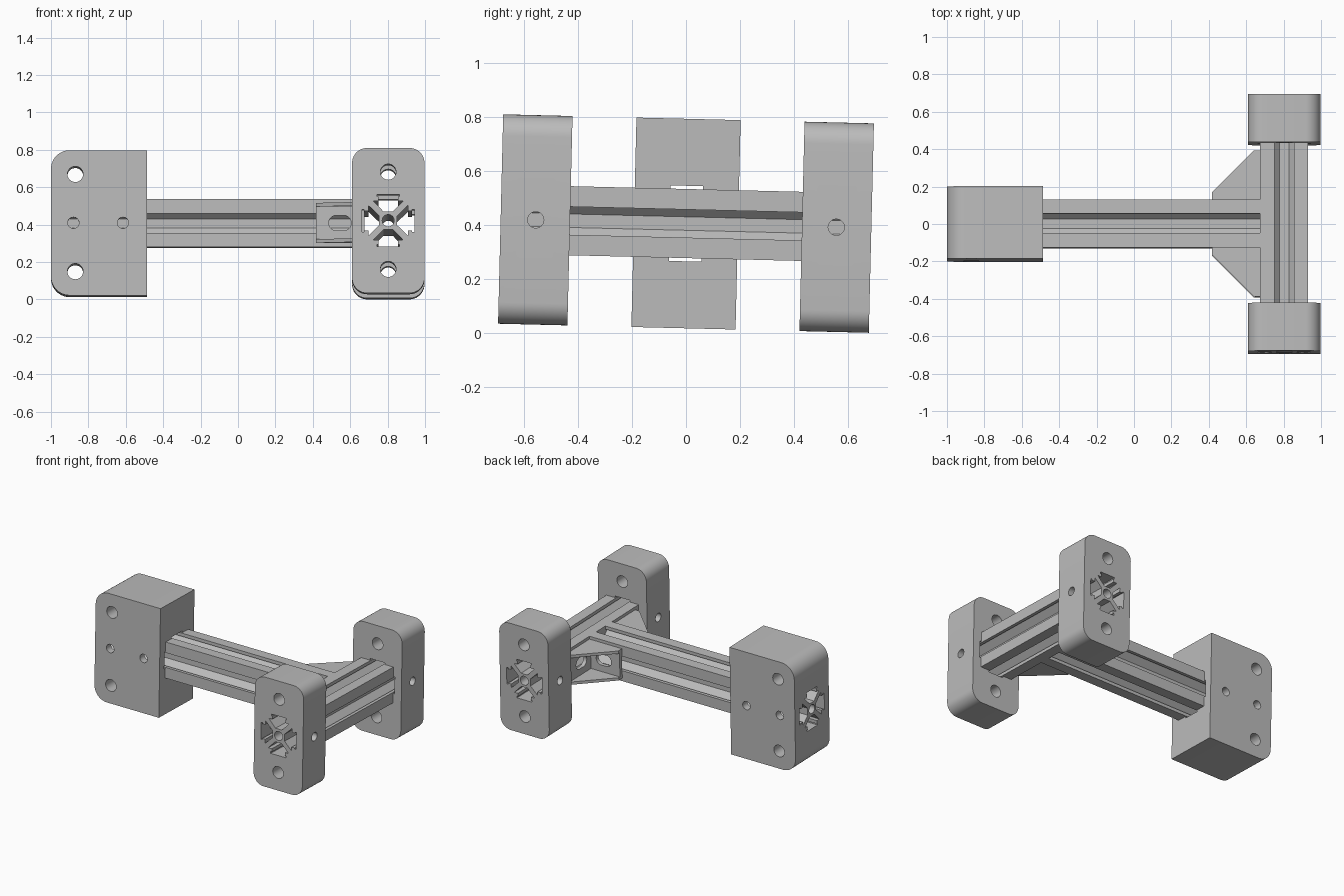
import bpy, bmesh, math
from mathutils import Matrix, Vector

cube = bpy.data.objects.get("Cube")
if cube:
    bpy.data.objects.remove(cube, do_unlink=True)

grey = bpy.data.materials.new("plain grey")
grey.use_nodes = True
grey.diffuse_color = (0.5, 0.5, 0.5, 1)
grey.node_tree.nodes["Principled BSDF"].inputs["Base Color"].default_value = (0.5, 0.5, 0.5, 1)

RAIL = 0.128      # half width of a rail
HALF_H = 0.388    # half height of the blocks
END_Y = 0.687     # outer end of the cross rail
CROSS_X = 0.803   # centre of the cross rail
JOIN_X = CROSS_X - RAIL
TILT = math.radians(-1.4)


def prism(name, pts, axis, lo, hi):
    """Extrude a 2D outline along an axis."""
    place = {"X": lambda a, b, t: (t, a, b),
             "Y": lambda a, b, t: (a, t, b),
             "Z": lambda a, b, t: (a, b, t)}[axis]
    bm = bmesh.new()
    low = [bm.verts.new(place(a, b, lo)) for a, b in pts]
    high = [bm.verts.new(place(a, b, hi)) for a, b in pts]
    bm.faces.new(low)
    bm.faces.new(high)
    n = len(pts)
    for i in range(n):
        j = (i + 1) % n
        bm.faces.new((low[i], low[j], high[j], high[i]))
    bmesh.ops.recalc_face_normals(bm, faces=bm.faces)
    mesh = bpy.data.meshes.new(name)
    bm.to_mesh(mesh)
    bm.free()
    mesh.materials.append(grey)
    ob = bpy.data.objects.new(name, mesh)
    bpy.context.collection.objects.link(ob)
    return ob


def rounded(x0, x1, h, r0, r1, steps=10):
    """Rectangle outline with its own corner radius on each side in x."""
    pts = []
    corners = ((x1, h, r1, 0), (x0, h, r0, 90), (x0, -h, r0, 180), (x1, -h, r1, 270))
    for x, z, r, start in corners:
        if r == 0:
            pts.append((x, z))
            continue
        cx = x - math.copysign(r, x - (x0 + x1) / 2)
        cz = z - math.copysign(r, z)
        for i in range(steps + 1):
            a = math.radians(start + 90 * i / steps)
            pts.append((cx + r * math.cos(a), cz + r * math.sin(a)))
    return pts


def four_sides(side, cu=0, cv=0):
    """Repeat the outline of one side around a square."""
    pts = []
    for k in range(4):
        rot = Matrix.Rotation(k * math.pi / 2, 2)
        for p in side:
            q = rot @ Vector(p)
            pts.append((q.x + cu, q.y + cv))
    return pts


def circle(u, v, r, n=32):
    return [(u + r * math.cos(2 * math.pi * i / n), v + r * math.sin(2 * math.pi * i / n))
            for i in range(n)]


def activate(ob):
    bpy.ops.object.select_all(action="DESELECT")
    ob.select_set(True)
    bpy.context.view_layer.objects.active = ob


def cut(ob, pts, axis, lo=-2, hi=2):
    cutter = prism("cutter", pts, axis, lo, hi)
    cutter.hide_render = True
    mod = ob.modifiers.new("cut", "BOOLEAN")
    mod.operation = "DIFFERENCE"
    mod.solver = "EXACT"
    mod.object = cutter
    activate(ob)
    bpy.ops.object.modifier_apply(modifier=mod.name)
    bpy.data.objects.remove(cutter, do_unlink=True)


# Slotted rail section and the matching opening in the blocks
half_slot = [(0.052, RAIL), (0.052, 0.105), (0.08, 0.105), (0.025, 0.048)]
slot_side = [(RAIL, RAIL)] + half_slot + [(-x, y) for x, y in reversed(half_slot)]
socket_side = [(RAIL, RAIL), (0.06, RAIL), (0.06, 0.14), (-0.06, 0.14), (-0.06, RAIL)]
parts = []

# Rails with a round bore
main_rail = prism("main_rail", four_sides(slot_side), "X", -1, JOIN_X)
cut(main_rail, circle(0, 0, 0.032), "X")
cross_rail = prism("cross_rail", four_sides(slot_side, CROSS_X), "Y", -END_Y, END_Y)
cut(cross_rail, circle(CROSS_X, 0, 0.032), "Y")
parts += [main_rail, cross_rail]

# Large block at the tail of the main rail
tail = prism("tail_block", rounded(-1, -0.487, HALF_H, 0.1, 0), "Y", -0.193, 0.193)
cut(tail, four_sides(socket_side), "X")
for z in (-0.26, 0.26):
    cut(tail, circle(-0.87, z, 0.042), "Y")
for x in (-0.88, -0.615):
    cut(tail, circle(x, 0, 0.03), "Y")
parts.append(tail)

for s, side in ((-1, "front"), (1, "back")):
    # Rounded foot at each end of the cross rail
    lo, hi = sorted((s * 0.43, s * END_Y))
    foot = prism(side + "_foot_block", rounded(0.61, 0.997, HALF_H, 0.08, 0.08), "Y", lo, hi)
    cut(foot, four_sides(socket_side, CROSS_X), "Y")
    for z in (-0.26, 0.26):
        cut(foot, circle(CROSS_X, z, 0.042), "Y")
    cut(foot, circle(s * 0.557, 0, 0.03), "X")
    parts.append(foot)

    # Hollow corner bracket with a bolt slot in each plate
    outline = [(JOIN_X, RAIL), (0.418, RAIL), (0.418, 0.168), (0.64, 0.39), (JOIN_X, 0.39)]
    bracket = prism(side + "_corner_bracket", [(x, s * y) for x, y in outline], "Z", -0.107, 0.107)
    inside = [(0.3, 0.155), (0.648, 0.155), (0.648, 0.5), (0.3, 0.5)]
    cut(bracket, [(x, s * y) for x, y in inside], "Z", -0.087, 0.087)
    lo, hi = sorted((s * 0.1, s * 0.3))
    cut(bracket, rounded(0.485, 0.605, 0.04, 0.0399, 0.0399), "Y", lo, hi)
    mid = s * 0.26
    cut(bracket, rounded(mid - 0.06, mid + 0.06, 0.04, 0.0399, 0.0399), "X", 0.6, 0.7)
    parts.append(bracket)

# Slight lean of the whole assembly, then stand it on the floor
lean = Matrix.Rotation(TILT, 4, "X")
for ob in parts:
    ob.data.transform(lean)
floor = min(v.co.z for ob in parts for v in ob.data.vertices)
for ob in parts:
    ob.data.transform(Matrix.Translation((0, 0, -floor)))
    activate(ob)
    bpy.ops.object.shade_smooth_by_angle(angle=math.radians(30))
